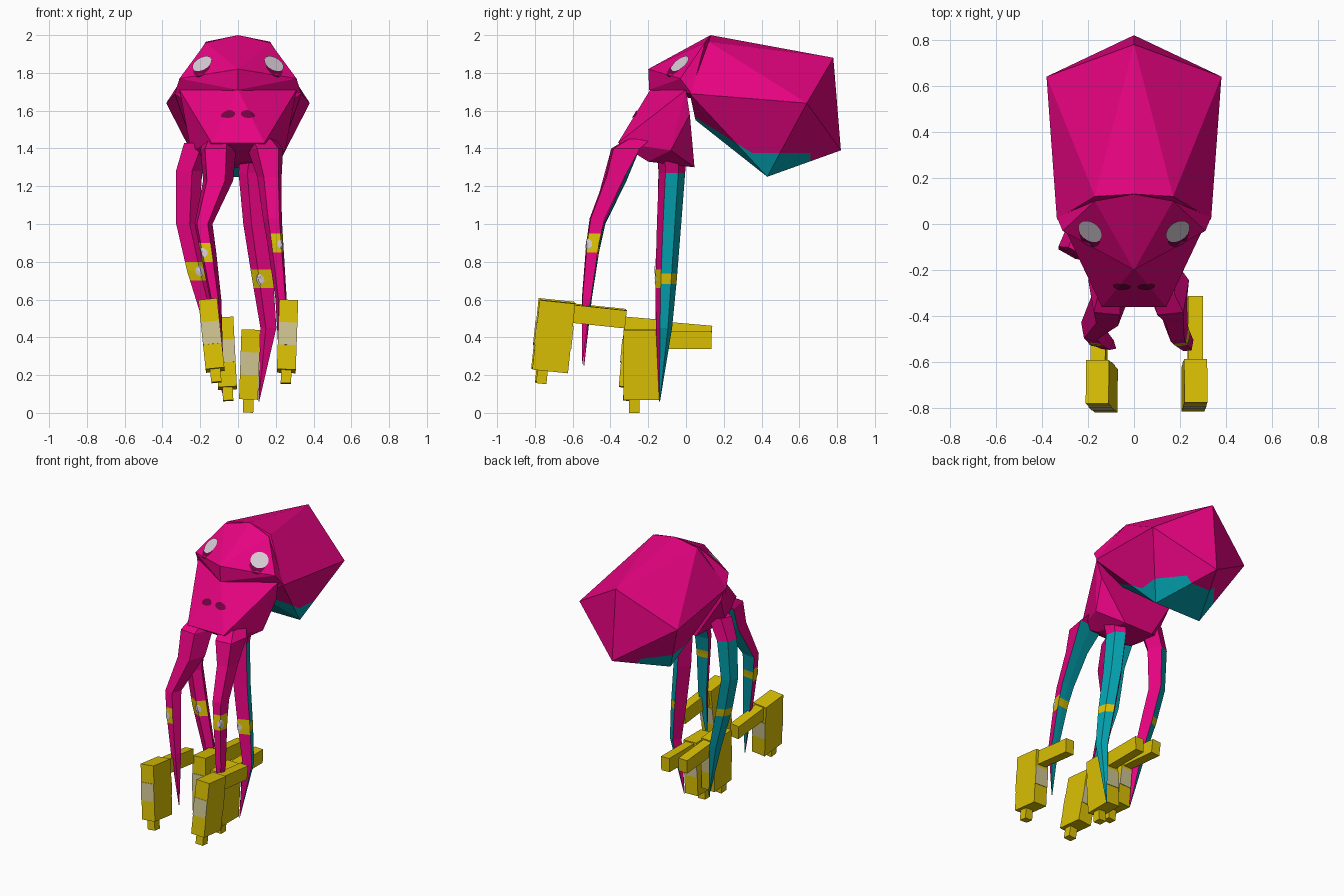
import bpy, bmesh, math
from mathutils import Vector, Matrix
from mathutils.bvhtree import BVHTree

if "Cube" in bpy.data.objects:
    bpy.data.objects.remove(bpy.data.objects["Cube"])


def material(name, rgb):
    m = bpy.data.materials.new(name)
    m.diffuse_color = (*rgb, 1)
    m.use_nodes = True
    m.node_tree.nodes["Principled BSDF"].inputs["Base Color"].default_value = m.diffuse_color
    return m


PINK = material("pink", (0.80, 0.001, 0.22))
TEAL = material("teal", (0.001, 0.36, 0.43))
YELLOW = material("yellow", (0.70, 0.53, 0.001))
BEIGE = material("beige", (0.62, 0.55, 0.28))
DARK = material("dark pink", (0.17, 0.001, 0.055))
WHITE = material("pale grey", (0.68, 0.60, 0.66))


def finish(name, bm, mats):
    me = bpy.data.meshes.new(name)
    bmesh.ops.recalc_face_normals(bm, faces=bm.faces[:])
    bm.to_mesh(me)
    bm.free()
    for m in mats:
        me.materials.append(m)
    ob = bpy.data.objects.new(name, me)
    bpy.context.collection.objects.link(ob)
    return ob


def hull(points):
    """Convex faceted lump; points with x > 0 are mirrored."""
    bm = bmesh.new()
    for x, y, z in points:
        bm.verts.new((x, y, z))
        if x:
            bm.verts.new((-x, y, z))
    r = bmesh.ops.convex_hull(bm, input=bm.verts[:])
    inner = [g for g in r["geom_interior"] if isinstance(g, bmesh.types.BMVert)]
    bmesh.ops.delete(bm, geom=inner, context='VERTS')
    bmesh.ops.recalc_face_normals(bm, faces=bm.faces[:])
    return bm


def decal(name, target, centre, facing, radii, mat, off=0.005, flat=1.0, sides=16):
    """Thin disc wrapped on a part, built as rings of the given radii."""
    me = target.data
    tree = BVHTree.FromPolygons([v.co for v in me.vertices], [p.vertices[:] for p in me.polygons])
    n = Vector(facing).normalized()
    t = n.cross(Vector((0, 0, 1))).normalized()
    u = t.cross(n)

    def snap(p):
        loc, nor, _, _ = tree.find_nearest(p)
        return loc + nor * off

    c = snap(Vector(centre))
    bm = bmesh.new()
    mid = bm.verts.new(c)
    prev = None
    for r in radii:
        cur = []
        for i in range(sides):
            a = 2 * math.pi * (i + 0.5) / sides
            cur.append(bm.verts.new(snap(c + t * r * math.cos(a) + u * r * flat * math.sin(a))))
        for i in range(sides):
            j = (i + 1) % sides
            bm.faces.new((mid, cur[i], cur[j]) if prev is None
                         else (prev[i], cur[i], cur[j], prev[j]))
        prev = cur
    return finish(name, bm, [mat])


# Mantle: big faceted sac leaning back, teal below
bm = hull([(0, 0.13, 2.0), (0.17, 0.12, 1.965), (0.335, 0.02, 1.69), (0.14, 0.05, 1.55),
           (0, 0.78, 1.88), (0.38, 0.64, 1.64), (0, 0.82, 1.39), (0.18, 0.43, 1.25)])
slope_co, slope_no = Vector((0, 0.04, 1.57)), Vector((0, 0.2, 0.32))
for co, no in (((0, 0, 1.375), (0, 0, 1)), ((0, 0.66, 0), (0, 1, 0)), (slope_co, slope_no)):
    bmesh.ops.bisect_plane(bm, geom=bm.verts[:] + bm.edges[:] + bm.faces[:],
                           plane_co=co, plane_no=no)
for f in bm.faces:
    c = f.calc_center_median()
    f.material_index = int(c.y < 0.66 and (c.z < 1.375 or (c - slope_co).dot(slope_no) < 0))
finish("mantle", bm, [PINK, TEAL])

# Head: brow wedge with two sloping eye planes
head = finish("head", hull([(0, -0.2, 1.82), (0.17, 0.1, 1.96), (0, 0.13, 2.0),
                            (0.31, -0.03, 1.77), (0.335, 0.03, 1.69), (0, -0.195, 1.71),
                            (0.1, 0.1, 1.65)]), [PINK])

# Body: tapering trunk under the head, swelling forward into the front arms
body = finish("body", hull([(0, -0.19, 1.71), (0.31, 0.0, 1.71), (0.285, 0.02, 1.58),
                            (0.25, -0.08, 1.39), (0.14, -0.36, 1.43), (0.11, 0.045, 1.30),
                            (0.14, -0.2, 1.33), (0.05, -0.25, 1.6)]), [PINK])

# Eyes and nostrils
for s, side in ((-1, "left"), (1, "right")):
    facing = (s * 0.5, -0.7, 0.5)
    decal(side + "_eye_rim", head, (s * 0.2, -0.07, 1.835), facing, (0.025, 0.05), DARK, 0.003)
    decal(side + "_eye", head, (s * 0.2, -0.045, 1.865), facing, (0.03, 0.058), WHITE, 0.006)
    decal(side + "_nostril", body, (s * 0.055, -0.26, 1.575), (0, -1, 0.1),
          (0.02, 0.04), DARK, 0.005, 0.7)


def arm(name, path, inner, band, outer, ridge):
    """Tapering arm: (x, y, z, width) stations; inner = direction of the teal side,
    outer = direction of the pale spot, ridge = height of the teal side's keel."""
    stations = []
    for a, b in zip(path, path[1:]):
        stations.append(a)
        for z in (band + 0.05, band + 0.027, band, band - 0.027, band - 0.05):
            if a[2] > z > b[2]:
                k = (a[2] - z) / (a[2] - b[2])
                stations.append(tuple(p + (q - p) * k for p, q in zip(a, b)))
    stations.append(path[-1])
    n = Vector((*inner, 0)).normalized()
    t = Vector((-n.y, n.x, 0))
    out = Vector((*outer, 0)).normalized()
    section = ((-0.5, 0.3), (0, 0.3 + ridge), (0.5, 0.3), (0.3, -0.42), (-0.3, -0.42))
    bm = bmesh.new()
    rings = [[bm.verts.new(Vector((x, y, z)) + t * w * a + n * w * b) for a, b in section]
             for x, y, z, w in stations]
    for r, q in zip(rings, rings[1:]):
        axis = sum((v.co for v in r + q), Vector()) / 10
        for i in range(5):
            f = bm.faces.new((r[i], r[(i + 1) % 5], q[(i + 1) % 5], q[i]))
            c = f.calc_center_median()
            if i < 2:
                f.material_index = 2 if abs(c.z - band) < 0.025 else int(c.z < 1.33)
            elif abs(c.z - band) < 0.05 and (c - axis).dot(out) > 0:
                f.material_index = 2
    bm.faces.new(rings[0])
    bm.faces.new(rings[-1])
    ob = finish(name, bm, [PINK, TEAL, YELLOW])
    # pale spot on the yellow patch
    x, y, _, w = next(s for s in stations if s[2] <= band)
    decal(name + "_spot", ob, Vector((x, y, band)) + out * w, out, (0.012, 0.024, 0.036),
          WHITE, 0.005, 0.8, 8)


arm("front_right_arm", [(0.12, -0.24, 1.45, 0.16), (0.15, -0.31, 1.4, 0.19), (0.17, -0.37, 1.25, 0.13),
                        (0.185, -0.465, 1.03, 0.1), (0.2, -0.49, 0.9, 0.085),
                        (0.23, -0.525, 0.6, 0.06), (0.22, -0.55, 0.26, 0.004)],
    (-0.1, 1), 0.9, (0.7, -0.7), 0.02)
arm("front_left_arm", [(-0.1, -0.24, 1.45, 0.16), (-0.11, -0.31, 1.4, 0.19), (-0.11, -0.37, 1.23, 0.16),
                       (-0.185, -0.46, 1.0, 0.095), (-0.16, -0.49, 0.85, 0.085),
                       (-0.12, -0.52, 0.6, 0.06), (-0.08, -0.54, 0.25, 0.004)],
    (0.1, 1), 0.85, (-0.4, -0.9), 0.02)
arm("rear_right_arm", [(0.09, -0.08, 1.4, 0.15), (0.07, -0.08, 1.27, 0.13), (0.09, -0.095, 1.0, 0.12),
                       (0.13, -0.11, 0.7, 0.105), (0.16, -0.12, 0.45, 0.08),
                       (0.11, -0.14, 0.06, 0.004)], (0.8, 0.6), 0.71, (0, -1), 0.2)
arm("rear_left_arm", [(-0.2, -0.08, 1.43, 0.15), (-0.255, -0.08, 1.28, 0.13), (-0.265, -0.095, 1.0, 0.11),
                      (-0.21, -0.11, 0.75, 0.105), (-0.14, -0.12, 0.48, 0.08),
                      (-0.08, -0.14, 0.1, 0.004)], (-0.7, 0.7), 0.75, (0, -1), 0.2)


def blaster(name, loc, tilt, lean):
    """Downward blaster: block body, rear bar, nozzle and pale plates front and back."""
    bm = bmesh.new()
    boxes = [((0, 0, 0), (0.1, 0.19, 0.37), 0),
             ((0, 0.23, 0.13), (0.065, 0.28, 0.095), 0),
             ((0, -0.04, -0.215), (0.055, 0.055, 0.08), 0),
             ((0, -0.095, 0.005), (0.1, 0.008, 0.12), 1),
             ((0, 0.095, 0.005), (0.1, 0.008, 0.12), 1)]
    for c, size, mat in boxes:
        r = bmesh.ops.create_cube(bm, size=1, matrix=Matrix.Translation(c) @ Matrix.Diagonal((*size, 1)))
        for f in {f for v in r["verts"] for f in v.link_faces}:
            f.material_index = mat
    bm.transform(Matrix.Translation(loc) @ Matrix.Rotation(math.radians(lean), 4, 'Y')
                 @ Matrix.Rotation(math.radians(tilt), 4, 'X'))
    finish(name, bm, [YELLOW, BEIGE])


blaster("front_left_blaster", (-0.14, -0.705, 0.41), -6, -6)
blaster("front_right_blaster", (0.262, -0.7, 0.405), -6, 2)
blaster("rear_left_blaster", (-0.065, -0.245, 0.315), -5, -3)
blaster("rear_right_blaster", (0.062, -0.235, 0.256), 0, 2)
